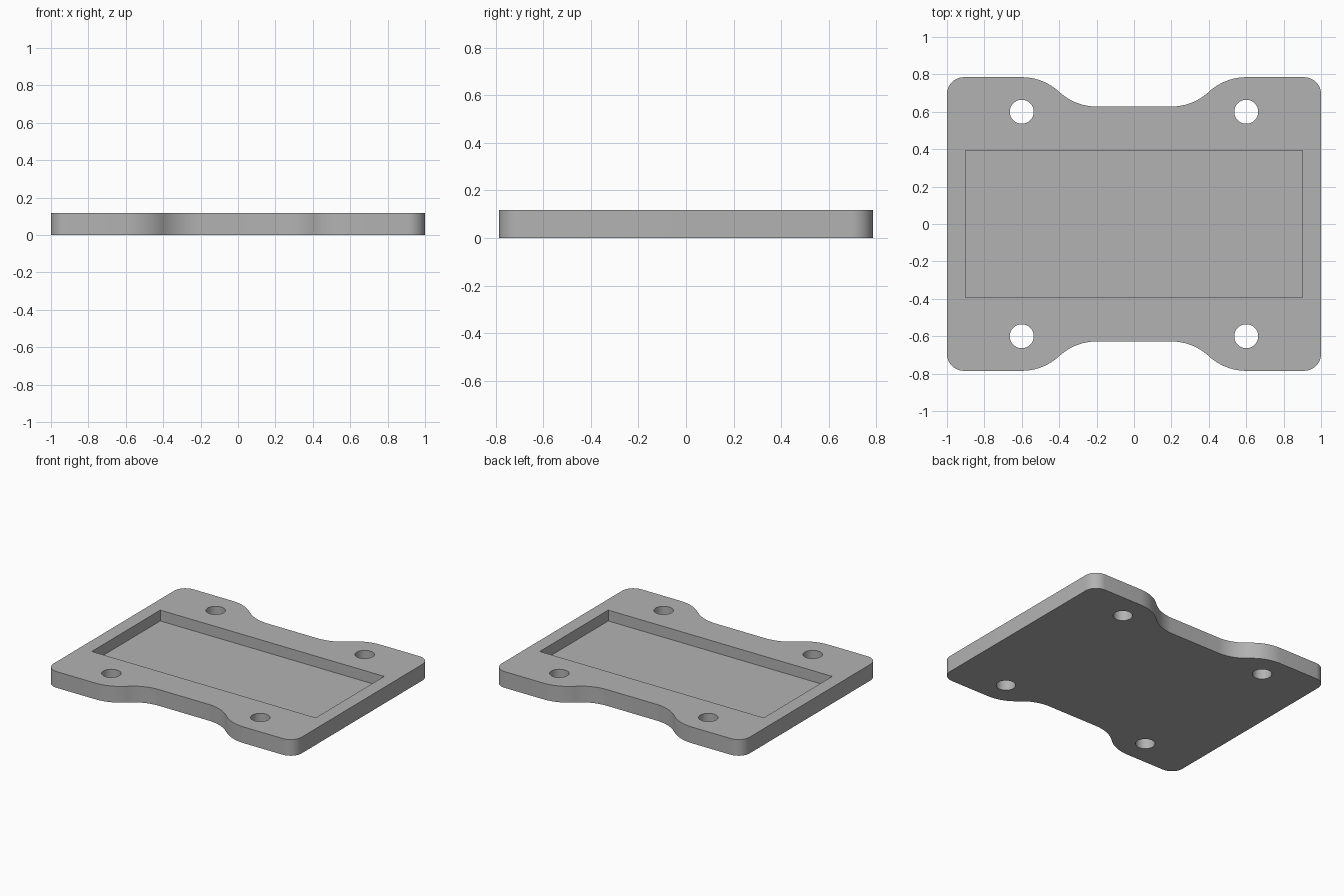
import bpy
import bmesh
from math import pi, sin, cos, asin

cube = bpy.data.objects.get("Cube")
if cube:
    bpy.data.objects.remove(cube, do_unlink=True)

HALF_X, HALF_Y, THICK = 1.0, 0.785, 0.118
WAIST_Y = 0.628
FLOOR = 0.039
CORNER = 0.09
HOLE_XY, HOLE_R = 0.6, 0.064

grey = bpy.data.materials.new("plain grey")
grey.use_nodes = True
colour = (0.45, 0.45, 0.45, 1)
grey.diffuse_color = colour
grey.node_tree.nodes["Principled BSDF"].inputs["Base Color"].default_value = colour


def arc(cx, cy, r, start, end, steps):
    return [(cx + r * cos(start + (end - start) * i / steps),
             cy + r * sin(start + (end - start) * i / steps)) for i in range(steps + 1)]


def prism(name, outline, z0, z1):
    """Extrude a counter-clockwise outline from z0 to z1."""
    bm = bmesh.new()
    base = bm.faces.new([bm.verts.new((x, y, z0)) for x, y in outline])
    top = bmesh.ops.extrude_face_region(bm, geom=[base], use_keep_orig=True)["geom"]
    bmesh.ops.translate(bm, vec=(0, 0, z1 - z0),
                        verts=[v for v in top if isinstance(v, bmesh.types.BMVert)])
    bmesh.ops.recalc_face_normals(bm, faces=bm.faces)
    mesh = bpy.data.meshes.new(name)
    bm.to_mesh(mesh)
    bm.free()
    mesh.materials.append(grey)
    obj = bpy.data.objects.new(name, mesh)
    bpy.context.collection.objects.link(obj)
    return obj


# Quarter outline: rounded corner, then two tangent arcs down to the waist
inner, outer = 0.2, 0.6
run, drop = (outer - inner) / 2, (HALF_Y - WAIST_Y) / 2
bend = (run ** 2 + drop ** 2) / (2 * drop)
sweep = asin(run / bend)
quarter = arc(HALF_X - CORNER, HALF_Y - CORNER, CORNER, 0, pi / 2, 10)
quarter += arc(outer, HALF_Y - bend, bend, pi / 2, pi / 2 + sweep, 12)
quarter += arc(inner, WAIST_Y + bend, bend, sweep - pi / 2, -pi / 2, 12)[1:]

# Mirror the quarter into the full outline
half = quarter + [(-x, y) for x, y in reversed(quarter)]
outline = half + [(x, -y) for x, y in reversed(half)]
plate = prism("mounting_plate", outline, 0, THICK)

# Rectangular pocket and four through holes
px, py = 0.902, 0.394
cutters = [prism("pocket_cutter", [(-px, -py), (px, -py), (px, py), (-px, py)],
                 FLOOR, THICK + 0.1)]
for sx in (-1, 1):
    for sy in (-1, 1):
        ring = arc(sx * HOLE_XY, sy * HOLE_XY, HOLE_R, 0, 2 * pi, 40)[:-1]
        cutters.append(prism("hole_cutter", ring, -0.1, THICK + 0.1))

bpy.context.view_layer.objects.active = plate
plate.select_set(True)
for cutter in cutters:
    cutter.hide_render = True
    mod = plate.modifiers.new("cut", "BOOLEAN")
    mod.operation, mod.solver, mod.object = "DIFFERENCE", "EXACT", cutter
    bpy.ops.object.modifier_apply(modifier=mod.name)
    bpy.data.objects.remove(cutter, do_unlink=True)

bpy.ops.object.shade_smooth_by_angle(angle=pi / 6)
